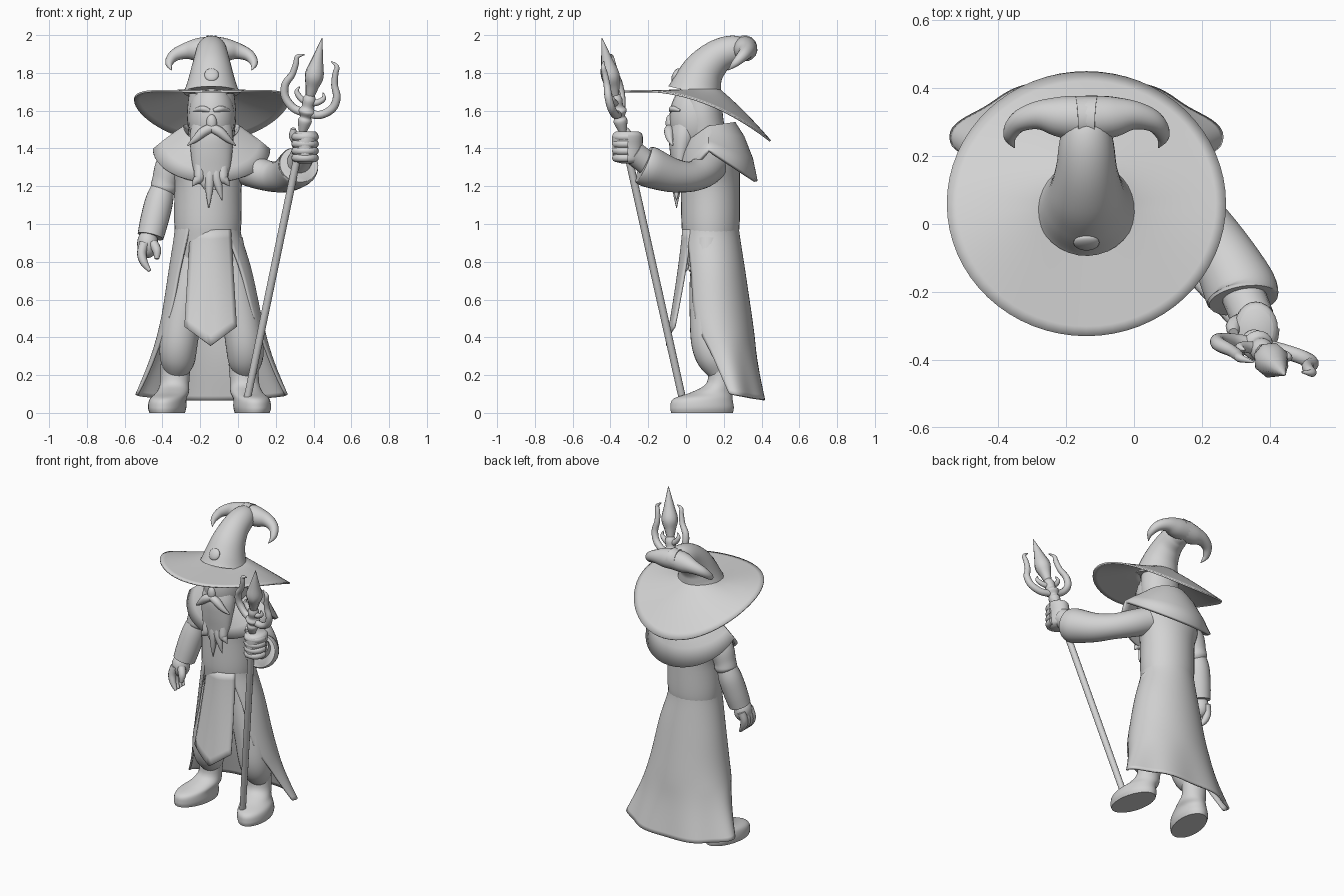
import bpy, bmesh, math
from mathutils import Vector, Matrix

CX = -0.14                      # mirror line of the body
pi = math.pi
grey = bpy.data.materials.new("plain_grey")
grey.diffuse_color = (0.65, 0.65, 0.65, 1)


def finish(name, bm):
    bmesh.ops.recalc_face_normals(bm, faces=bm.faces)
    me = bpy.data.meshes.new(name)
    bm.to_mesh(me)
    bm.free()
    me.materials.append(grey)
    ob = bpy.data.objects.new(name, me)
    bpy.context.collection.objects.link(ob)
    return ob


def spline(pts, n):
    """Smooth curve through tuples of any length."""
    out = []
    for i in range(len(pts) - 1):
        p0, p1, p2 = pts[max(i - 1, 0)], pts[i], pts[i + 1]
        p3 = pts[min(i + 2, len(pts) - 1)]
        for k in range(n):
            t = k / n
            out.append(tuple(b + 0.5 * t * (c - a + t * (2*a - 5*b + 4*c - d + t * (3*(b - c) + d - a)))
                             for a, b, c, d in zip(p0, p1, p2, p3)))
    return out + [tuple(pts[-1])]


def skin(name, rows, closed=True, caps=True, thick=0):
    bm = bmesh.new()
    vs = [[bm.verts.new(p) for p in r] for r in rows]
    n = len(rows[0])
    for a, b in zip(vs, vs[1:]):
        for j in range(n if closed else n - 1):
            k = (j + 1) % n
            bm.faces.new((a[j], a[k], b[k], b[j]))
    if caps:
        bm.faces.new(vs[0])
        bm.faces.new(vs[-1])
    ob = finish(name, bm)
    if thick:
        m = ob.modifiers.new("thickness", 'SOLIDIFY')
        m.thickness, m.offset = thick, 0
    return ob


def tube(name, pts, seg=16, n=5):
    """Round limb along (x, y, z, radius) points."""
    path = spline(pts, n)
    P = [Vector(p[:3]) for p in path]
    rows, side = [], None
    for i, p in enumerate(P):
        t = (P[min(i + 1, len(P) - 1)] - P[max(i - 1, 0)]).normalized()
        if side is None:
            side = t.cross(Vector((0.31, 0.9, 0.2))).normalized()
        side = (side - t * side.dot(t)).normalized()
        up = t.cross(side)
        r = max(path[i][3], 0.002)
        rows.append([p + r * (side * math.cos(2*pi*j/seg) + up * math.sin(2*pi*j/seg)) for j in range(seg)])
    return skin(name, rows)


def stack(name, rings, seg=32, n=5, turn=0):
    """Level ellipses (cx, cy, z, rx, ry)."""
    rows = []
    c, s = math.cos(turn), math.sin(turn)
    for x, y, z, rx, ry in spline(rings, n):
        ring = []
        for j in range(seg):
            u, v = rx * math.cos(2*pi*j/seg), ry * math.sin(2*pi*j/seg)
            ring.append((x + u*c - v*s, y + u*s + v*c, z))
        rows.append(ring)
    return skin(name, rows)


def ball(name, loc, size, tilt=0):
    bm = bmesh.new()
    m = Matrix.Translation(loc) @ Matrix.Rotation(tilt, 4, 'X') @ Matrix.Diagonal((*size, 1))
    bmesh.ops.create_uvsphere(bm, u_segments=24, v_segments=16, radius=1, matrix=m)
    return finish(name, bm)


def flip(pts):
    return [(2 * CX - p[0], *p[1:]) for p in pts]


def pair(make, name, pts, **kw):
    make(name + "_right", pts, **kw)
    make(name + "_left", flip(pts), **kw)


# hat: drooping brim, bent cone, two curled tips, button
rows = []
for i in range(11):
    v, row = i / 10, []
    for j in range(64):
        c, s = math.cos(2*pi*j/64), math.sin(2*pi*j/64)
        edge = 1.655 - 0.13*s - 0.085*s*s
        row.append((CX + c*(0.11 + 0.3*v), 0.058 + s*(0.10 + 0.288*v),
                    (1.715 + 0.012*s)*(1 - v) + edge*v + 0.012*math.sin(pi*v)*max(s, 0)))
    rows.append(row)
skin("hat_brim", rows, caps=False, thick=0.01)
tube("hat_cone", [(CX, 0.05, 1.695, 0.148), (CX, 0.065, 1.75, 0.128), (CX, 0.10, 1.82, 0.108),
                  (CX, 0.165, 1.885, 0.09), (CX, 0.24, 1.918, 0.08), (CX, 0.30, 1.922, 0.064),
                  (CX, 0.335, 1.925, 0.03)], seg=32)
pair(tube, "hat_tip", [(CX + 0.03, 0.31, 1.931, 0.068), (-0.21, 0.315, 1.923, 0.062), (-0.28, 0.32, 1.915, 0.043),
                       (-0.34, 0.30, 1.89, 0.031), (-0.365, 0.26, 1.85, 0.02), (-0.352, 0.225, 1.815, 0.002)])
ball("hat_button", (CX, -0.055, 1.79), (0.038, 0.016, 0.038), -0.5)

# head, hair and face
ball("head", (CX, 0.05, 1.56), (0.125, 0.138, 0.19))
stack("hair", [(CX, 0.11, 1.38, 0.11, 0.11), (CX, 0.1, 1.48, 0.122, 0.11), (CX, 0.085, 1.58, 0.13, 0.11),
               (CX, 0.08, 1.69, 0.12, 0.11)])
ball("nose", (CX, -0.085, 1.535), (0.028, 0.023, 0.045))
pair(tube, "eyebrow", [(-0.15, -0.08, 1.6, 0.01), (-0.19, -0.07, 1.61, 0.016), (-0.235, -0.03, 1.6, 0.006)])
pair(tube, "moustache", [(-0.135, -0.085, 1.51, 0.022), (-0.18, -0.09, 1.49, 0.026),
                         (-0.225, -0.085, 1.45, 0.018), (-0.268, -0.07, 1.415, 0.003)])

# beard with ragged ends
stack("beard", [(CX, 0.0, 1.55, 0.10, 0.07), (CX, -0.01, 1.47, 0.115, 0.08), (CX, -0.025, 1.38, 0.11, 0.06),
                (CX, -0.035, 1.29, 0.096, 0.038), (CX, -0.04, 1.23, 0.07, 0.025), (CX, -0.045, 1.18, 0.035, 0.012)])
for k, (x, x2, z) in enumerate([(-0.205, -0.243, 1.2), (-0.15, -0.155, 1.085),
                                (-0.115, -0.085, 1.125), (-0.08, -0.045, 1.2)]):
    tube(f"beard_lock_{k}", [(x, -0.03, 1.33, 0.032), (x, -0.045, 1.25, 0.03),
                             ((x + x2)/2, -0.05, (1.25 + z)/2, 0.019), (x2, -0.05, z, 0.002)], seg=10)

# torso
BX = -0.16
stack("torso", [(BX, 0.13, 0.78, 0.16, 0.12), (BX, 0.13, 0.93, 0.172, 0.146), (BX, 0.13, 1.02, 0.178, 0.155),
                (BX, 0.13, 1.2, 0.18, 0.155), (BX, 0.13, 1.32, 0.21, 0.155), (CX, 0.13, 1.41, 0.19, 0.145),
                (CX, 0.12, 1.48, 0.11, 0.11)])

# long coat, open at the front: z, centre x, centre y, rx, ry, opening angle
rows = []
for z, cx, cy, rx, ry, g in spline([(1.0, BX, 0.13, 0.166, 0.142, 0.55), (0.93, BX, 0.13, 0.174, 0.15, 0.66),
                                    (0.75, -0.147, 0.14, 0.215, 0.168, 0.85), (0.5, CX, 0.155, 0.262, 0.19, 1.0),
                                    (0.3, CX, 0.19, 0.315, 0.183, 1.3), (0.1, CX, 0.23, 0.39, 0.188, 1.57)], 6):
    row = []
    low = max(0, 1 - z / 0.4)
    for j in range(49):
        a = g + (2*pi - 2*g) * j / 48
        wave = 1 + low * 0.05 * math.cos(7 * a)
        row.append((cx - rx * math.sin(a) * wave, cy - ry * math.cos(a) * wave,
                    z - 0.045 * low * max(0, -math.cos(a))))
    rows.append(row)
skin("coat", rows, closed=False, caps=False, thick=0.012)

# pointed front panel
rows = []
for i in range(13):
    v, row = i / 12, []
    for j in range(13):
        u = -1 + j / 6
        z = 0.97 + v * (0.455 - 0.1 * (1 - abs(u)) - 0.97)
        row.append((CX - 0.005 + u * (0.105 + 0.032*v), -0.014 - 0.087 * v**1.2 + 0.04 * u*u, z))
    rows.append(row)
skin("front_panel", rows, closed=False, caps=False, thick=0.012)

# trousers and boots
pair(tube, "trouser", [(-0.225, 0.12, 0.92, 0.08), (-0.255, 0.115, 0.7, 0.095), (-0.295, 0.12, 0.5, 0.1),
                       (-0.315, 0.13, 0.36, 0.1), (-0.32, 0.16, 0.27, 0.09), (-0.325, 0.18, 0.21, 0.06)], seg=24)
boot = [(-0.375, 0.085, 0.0, 0.09, 0.165), (-0.375, 0.085, 0.03, 0.098, 0.17), (-0.37, 0.09, 0.075, 0.094, 0.158),
        (-0.345, 0.14, 0.11, 0.085, 0.11), (-0.335, 0.18, 0.16, 0.077, 0.07), (-0.33, 0.185, 0.26, 0.08, 0.07)]
stack("boot_right", boot, turn=-0.2)
stack("boot_left", [(p[0] - 0.02, *p[1:]) for p in flip(boot)], turn=0.15)

# shoulder mantle with a standing collar, lofted outwards from the neck:
# rx, front depth, back depth, z, front drop, back lift
rows = []
for rx, front, back, z, drop, lift in [(0.115, 0.11, 0.10, 1.46, 0.06, 0.02), (0.15, 0.125, 0.14, 1.51, 0.09, 0.02),
                                       (0.19, 0.14, 0.18, 1.48, 0.12, -0.02), (0.25, 0.152, 0.225, 1.435, 0.15, -0.09),
                                       (0.305, 0.16, 0.25, 1.39, 0.17, -0.165)]:
    row = []
    for j in range(64):
        c, s = math.cos(2*pi*j/64), math.sin(2*pi*j/64)
        row.append((CX - rx*s, 0.12 - (front if c > 0 else back)*c, z - max(c, 0)*drop + max(-c, 0)*lift))
    rows.append(row)
skin("mantle", rows, caps=False, thick=0.02)

# lowered arm
tube("upper_sleeve_right", [(-0.3, 0.13, 1.37, 0.07), (-0.355, 0.13, 1.31, 0.08), (-0.385, 0.13, 1.23, 0.07),
                            (-0.393, 0.13, 1.19, 0.07), (-0.4, 0.13, 1.165, 0.055)], seg=24)
tube("forearm_sleeve_right", [(-0.39, 0.13, 1.22, 0.055), (-0.415, 0.12, 1.13, 0.073), (-0.44, 0.1, 1.03, 0.075),
                              (-0.463, 0.08, 0.935, 0.07)], seg=24)
ball("hand_right", (-0.478, 0.065, 0.895), (0.056, 0.06, 0.075))
for k in range(4):
    y = 0.025 + 0.028 * k
    tube(f"finger_right_{k}", [(-0.495, y, 0.9, 0.027), (-0.51, y - 0.01, 0.845, 0.025),
                               (-0.497, y - 0.02, 0.795, 0.021), (-0.467, y - 0.03, 0.752, 0.009)], seg=10)
tube("thumb_right", [(-0.45, 0.03, 0.9, 0.026), (-0.43, 0.01, 0.86, 0.024), (-0.43, 0.0, 0.815, 0.012)], seg=10)

# raised arm
tube("sleeve_left", [(0.0, 0.13, 1.31, 0.088), (0.09, 0.09, 1.275, 0.085), (0.185, 0.02, 1.25, 0.08),
                     (0.255, -0.08, 1.26, 0.092), (0.312, -0.19, 1.3, 0.108), (0.322, -0.225, 1.315, 0.102)], seg=28)
tube("wrist_left", [(0.31, -0.18, 1.3, 0.065), (0.35, -0.28, 1.38, 0.064)])
stack("hand_left", [(0.355, -0.31, 1.32, 0.03, 0.03), (0.355, -0.31, 1.34, 0.055, 0.072),
                    (0.355, -0.31, 1.41, 0.06, 0.08), (0.36, -0.31, 1.47, 0.064, 0.08),
                    (0.36, -0.31, 1.49, 0.05, 0.06)], seg=24)

# staff frame: t runs along the shaft, u sideways
base = Vector((0.05, -0.02, 0.08))
axis = (Vector((0.445, -0.445, 1.985)) - base).normalized()
across = Vector((0.98, -0.2, -0.25)).normalized()


def on_staff(pts):
    return [(*(base + axis * t + across * u), r) for u, t, r in pts]


for k in range(4):
    z = 1.35 + 0.037 * k
    tube(f"finger_left_{k}", [(0.355 + 0.052*math.cos(a), -0.315 + 0.056*math.sin(a), z, 0.022)
                              for a in [pi*(0.95 + 0.22*i) for i in range(6)]], seg=10, n=3)
tube("thumb_left", [(0.33, -0.28, 1.42, 0.025), (0.296, -0.3, 1.46, 0.026), (0.293, -0.32, 1.505, 0.014)], seg=10)

# staff, spear head and curling prongs
tube("staff", on_staff([(0, 0, 0.02), (0, 0.75, 0.021), (0, 1.56, 0.02)]), seg=12)
tube("staff_collar", on_staff([(0, 1.47, 0.02), (0, 1.53, 0.037), (0, 1.555, 0.03), (0, 1.585, 0.046),
                               (0, 1.61, 0.032), (0, 1.65, 0.035), (0, 1.68, 0.022)]))
tube("spear_head", on_staff([(0, 1.66, 0.022), (0, 1.72, 0.036), (0, 1.785, 0.052), (0, 1.87, 0.032),
                             (0, 1.99, 0.002)]), seg=8)
for s, side in ((-1, "right"), (1, "left")):
    tube("prong_" + side, on_staff([(0, 1.575, 0.024), (s*0.075, 1.585, 0.022), (s*0.132, 1.635, 0.022),
                                    (s*0.143, 1.70, 0.021), (s*0.118, 1.76, 0.018), (s*0.11, 1.82, 0.016),
                                    (s*0.11, 1.86, 0.012), (s*0.075, 1.88, 0.003)]), seg=12)
    tube("small_curl_" + side, on_staff([(0, 1.63, 0.018), (s*0.045, 1.645, 0.017), (s*0.075, 1.675, 0.013),
                                         (s*0.065, 1.705, 0.003)]), seg=10)

# smooth shading with kept edges
for ob in bpy.data.objects:
    ob.select_set(True)
    bpy.context.view_layer.objects.active = ob
bpy.ops.object.shade_smooth_by_angle(angle=math.radians(50))
